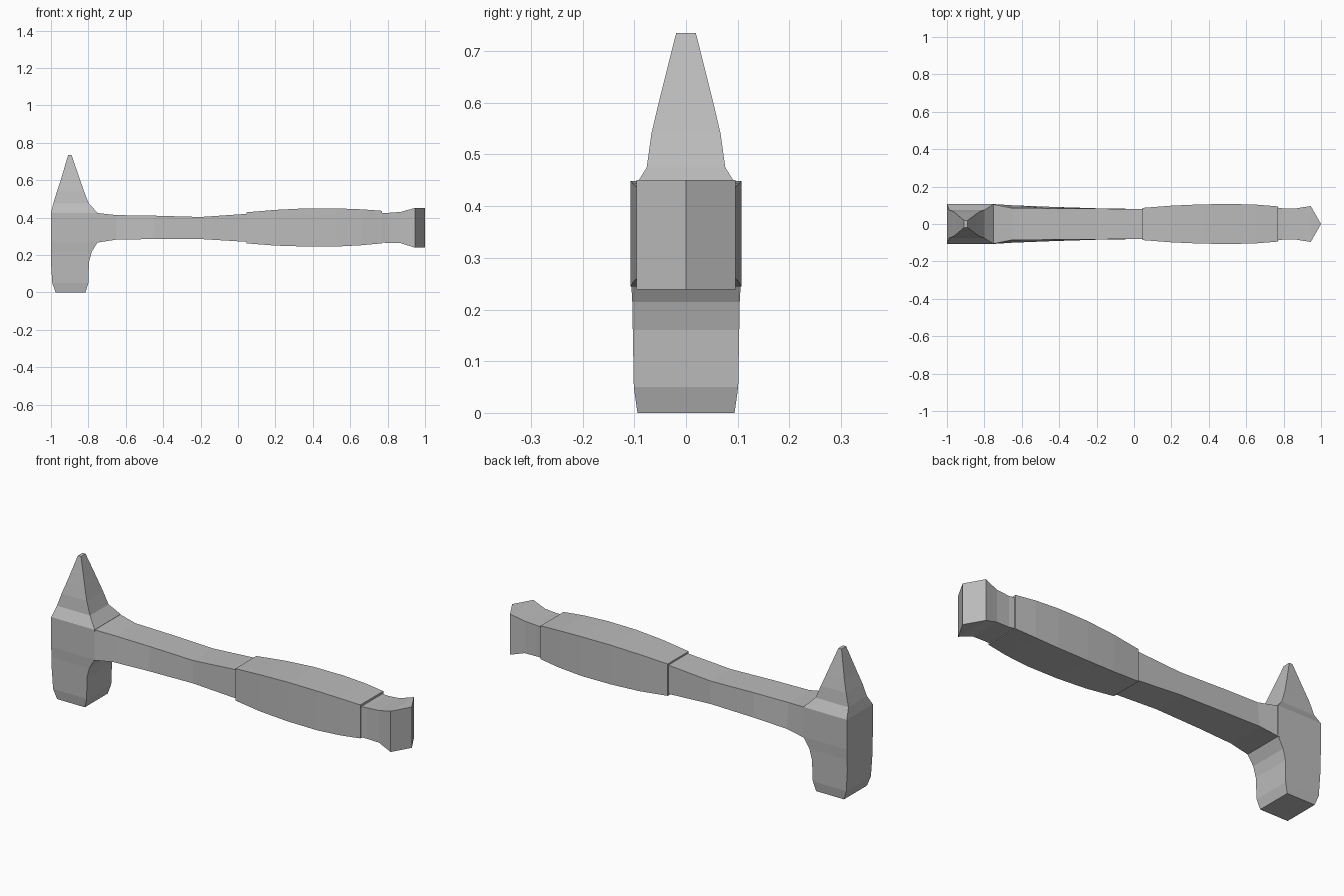
import bpy, bmesh

if "Cube" in bpy.data.objects:
    bpy.data.objects.remove(bpy.data.objects["Cube"], do_unlink=True)

steel = bpy.data.materials.new("plain grey")
steel.use_nodes = True
grey = (0.5, 0.5, 0.5, 1)
steel.diffuse_color = grey
steel.node_tree.nodes["Principled BSDF"].inputs["Base Color"].default_value = grey


def loft(name, rings):
    """Skin a row of four-cornered rings and close both ends."""
    bm = bmesh.new()
    rows = [[bm.verts.new(p) for p in ring] for ring in rings]
    for a, b in zip(rows, rows[1:]):
        for i in range(4):
            j = (i + 1) % 4
            bm.faces.new((a[i], a[j], b[j], b[i]))
    bm.faces.new(rows[0])
    bm.faces.new(rows[-1])
    bmesh.ops.remove_doubles(bm, verts=bm.verts, dist=0.0001)
    bmesh.ops.recalc_face_normals(bm, faces=bm.faces)
    mesh = bpy.data.meshes.new(name)
    bm.to_mesh(mesh)
    bm.free()
    mesh.materials.append(steel)
    obj = bpy.data.objects.new(name, mesh)
    bpy.context.collection.objects.link(obj)
    return obj


def upright(z, x0, x1, y):
    return [(x0, -y, z), (x1, -y, z), (x1, y, z), (x0, y, z)]


def along(x, z0, z1, low, high):
    return [(x, -low, z0), (x, low, z0), (x, high, z1), (x, -high, z1)]


# Head: striking block below, pointed spike above (z, back x, front x, half width)
loft("hammer_head", [upright(*s) for s in (
    (0, -0.975, -0.815, 0.094), (0.05, -0.993, -0.80, 0.101),
    (0.16, -1, -0.797, 0.103), (0.215, -1, -0.783, 0.104),
    (0.27, -1, -0.75, 0.107), (0.425, -1, -0.75, 0.107),
    (0.475, -0.988, -0.798, 0.076), (0.54, -0.968, -0.823, 0.067),
    (0.60, -0.948, -0.844, 0.053), (0.735, -0.908, -0.89, 0.019))])

# Shaft (x, bottom z, top z, bottom half width, top half width)
loft("shaft", [along(*s) for s in (
    (-0.76, 0.265, 0.425, 0.107, 0.107), (-0.65, 0.282, 0.413, 0.1, 0.085),
    (-0.45, 0.285, 0.41, 0.092, 0.084), (-0.2, 0.285, 0.403, 0.084, 0.082),
    (0.05, 0.27, 0.42, 0.08, 0.08))])

# Swollen grip
loft("grip", [along(x, z0, z1, y, y) for x, z0, z1, y in (
    (0.045, 0.262, 0.428, 0.086), (0.2, 0.25, 0.441, 0.098),
    (0.36, 0.245, 0.449, 0.105), (0.53, 0.245, 0.449, 0.107),
    (0.66, 0.252, 0.444, 0.103), (0.77, 0.262, 0.436, 0.094))])

# Flared pommel ending in an upright ridge
loft("pommel", [along(x, z0, z1, y, y) for x, z0, z1, y in (
    (0.765, 0.267, 0.425, 0.088), (0.80, 0.264, 0.425, 0.083),
    (0.87, 0.263, 0.43, 0.084), (0.945, 0.239, 0.451, 0.096),
    (1, 0.239, 0.451, 0))])
